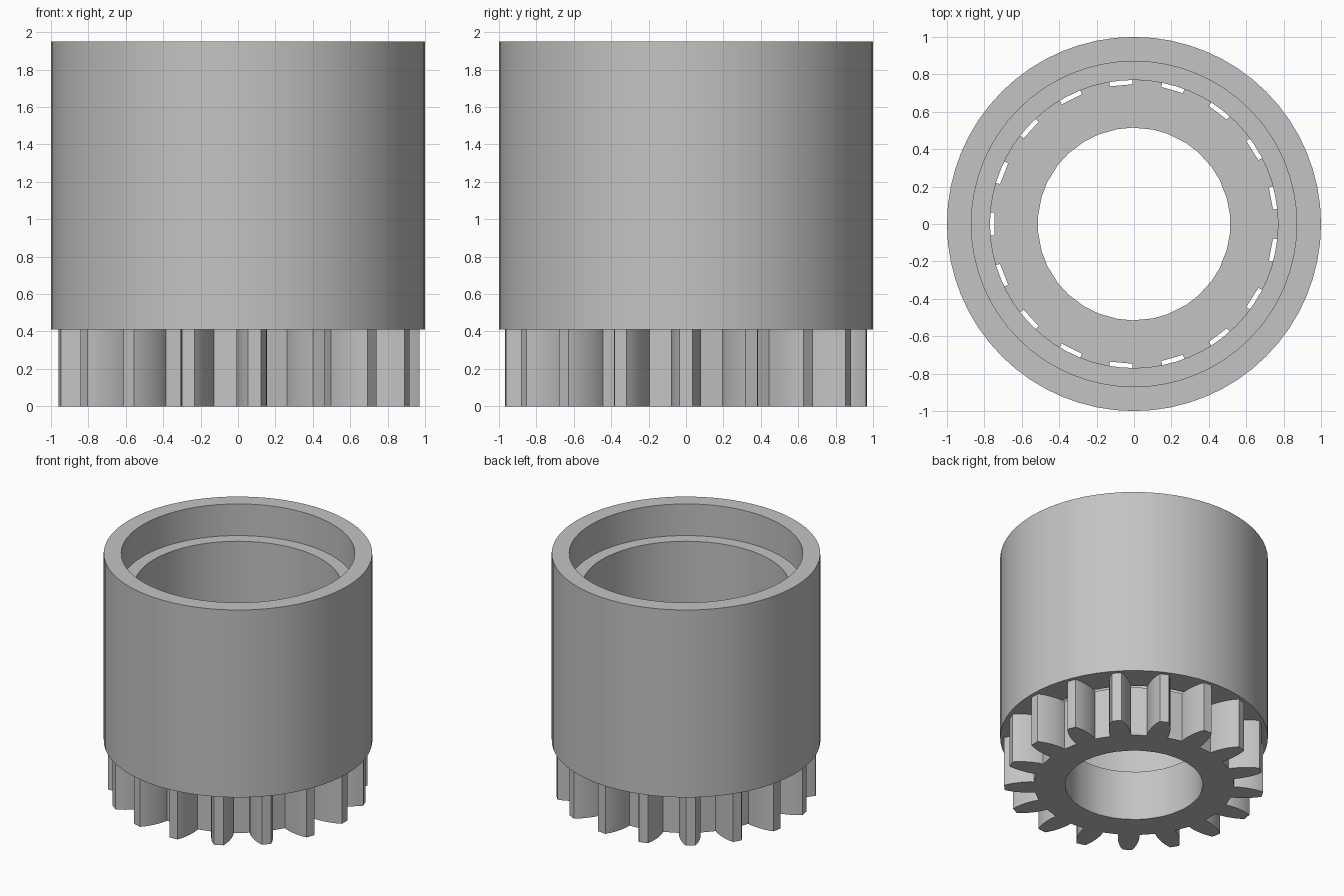
import bpy, bmesh, math

cube = bpy.data.objects.get("Cube")
if cube:
    bpy.data.objects.remove(cube, do_unlink=True)

TEETH = 17
SEGMENTS = 64
SHELF = 0.41        # where the sleeve sits on the gear
BORE = 0.515
ROOT = 0.747

grey = bpy.data.materials.new("light_grey")
grey.use_nodes = True
colour = (0.55, 0.55, 0.55, 1)
grey.diffuse_color = colour
grey.node_tree.nodes["Principled BSDF"].inputs["Base Color"].default_value = colour


def finish(name, bm, angle):
    bmesh.ops.recalc_face_normals(bm, faces=bm.faces)
    mesh = bpy.data.meshes.new(name)
    bm.to_mesh(mesh)
    bm.free()
    mesh.materials.append(grey)
    obj = bpy.data.objects.new(name, mesh)
    bpy.context.collection.objects.link(obj)
    bpy.ops.object.select_all(action='DESELECT')
    obj.select_set(True)
    bpy.context.view_layer.objects.active = obj
    bpy.ops.object.shade_smooth_by_angle(angle=math.radians(angle))


def lathe(name, profile):
    """Revolve a closed (radius, height) profile about z."""
    bm = bmesh.new()
    rings = []
    for i in range(SEGMENTS):
        a = math.tau * i / SEGMENTS
        rings.append([bm.verts.new((r * math.cos(a), r * math.sin(a), z))
                      for r, z in profile])
    for i in range(SEGMENTS):
        a, b = rings[i - 1], rings[i]
        for j in range(len(profile)):
            bm.faces.new((a[j - 1], b[j - 1], b[j], a[j]))
    finish(name, bm, 30)


# Sleeve: stepped bore with a wider recess at the top
lathe("sleeve", [(1, SHELF), (1, 1.95), (0.87, 1.95),
                 (0.87, 1.69), (0.77, 1.69), (0.77, SHELF)])

# Gear: one flank as (radius, half width), mirrored and repeated round the ring
flank = [(ROOT, 0.078), (0.78, 0.081), (0.82, 0.079),
         (0.86, 0.073), (0.90, 0.064), (0.94, 0.050), (0.97, 0.035)]
half_tooth = [(r, math.asin(w / r)) for r, w in flank]
tooth = [(r, -a) for r, a in half_tooth] + [(r, a) for r, a in reversed(half_tooth)]

bm = bmesh.new()
layers = []
for z in (0, SHELF):
    outline, bore, teeth = [], [], []
    for k in range(TEETH):
        centre = math.tau * k / TEETH
        verts = [bm.verts.new((r * math.cos(centre + a), r * math.sin(centre + a), z))
                 for r, a in tooth]
        teeth.append(verts)
        outline += verts
        for _, a in (tooth[0], tooth[-1]):
            bore.append(bm.verts.new((BORE * math.cos(centre + a),
                                      BORE * math.sin(centre + a), z)))
    # End cap: each tooth with the web behind it, then the web between teeth
    for k in range(TEETH):
        first, last = bore[2 * k], bore[2 * k + 1]
        bm.faces.new(teeth[k])
        bm.faces.new((first, teeth[k][0], teeth[k][-1], last))
        bm.faces.new((bore[2 * k - 1], teeth[k - 1][-1], teeth[k][0], first))
    layers.append((outline, bore))

# Walls of the teeth and of the bore
for low, high in zip(*layers):
    for i in range(len(low)):
        bm.faces.new((low[i - 1], low[i], high[i], high[i - 1]))
finish("gear", bm, 25)
